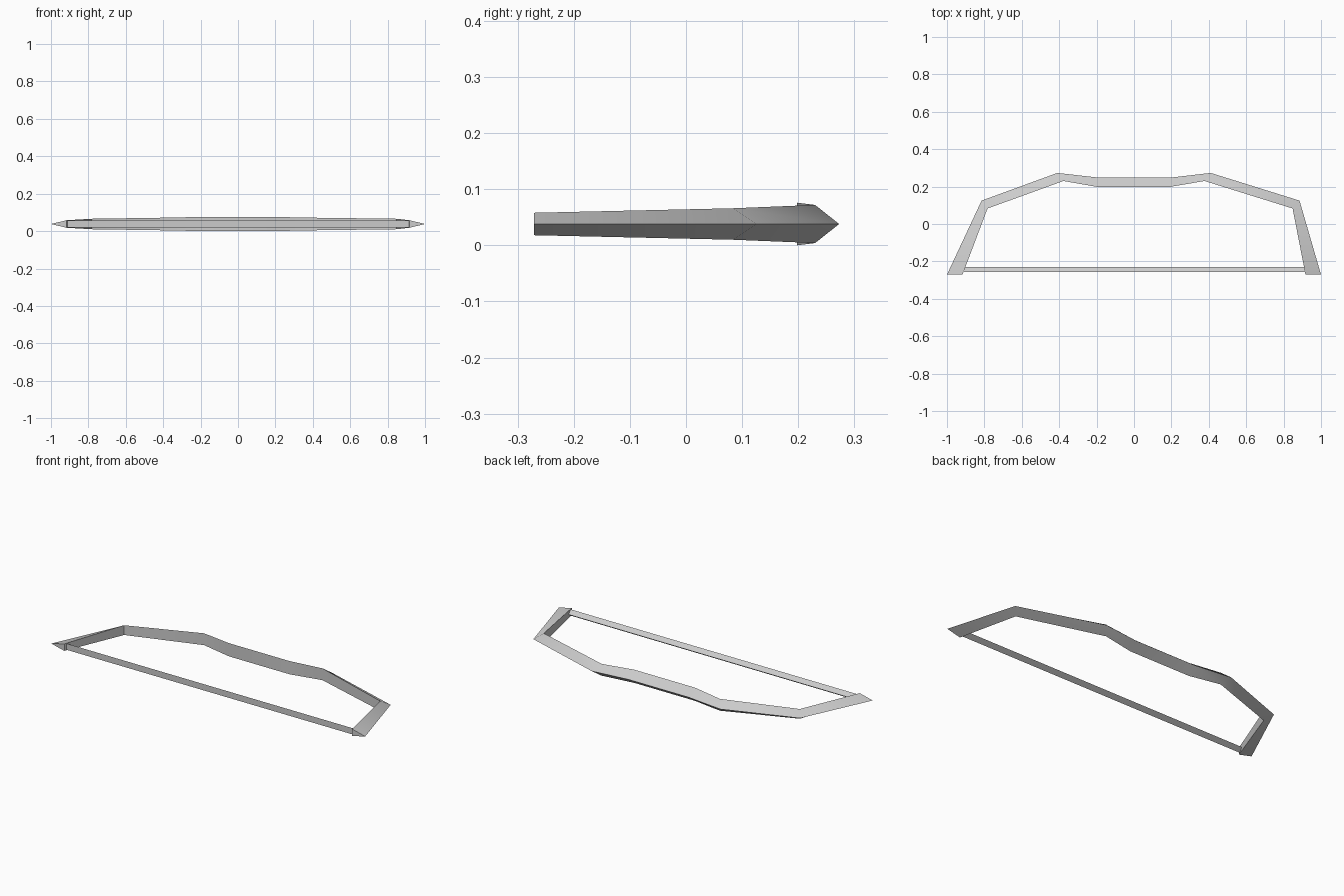
import bpy
import bmesh
import math

cube = bpy.data.objects.get("Cube")
if cube:
    bpy.data.objects.remove(cube, do_unlink=True)

MID = 0.038  # height of the sharp outer ridge

grey = bpy.data.materials.new("light grey")
grey.use_nodes = True
colour = (0.6, 0.6, 0.6, 1)
grey.diffuse_color = colour
grey.node_tree.nodes["Principled BSDF"].inputs["Base Color"].default_value = colour


def wedge_sweep(name, sections):
    """Sweep a triangle (ridge outside, flat face inside) through (ridge xy, flat xy, half height)."""
    bm = bmesh.new()
    rings = []
    for (rx, ry), (fx, fy), half in sections:
        rings.append([bm.verts.new(p) for p in (
            (rx, ry, MID), (fx, fy, MID + half), (fx, fy, MID - half))])
    for a, b in zip(rings, rings[1:]):
        for i in range(3):
            j = (i + 1) % 3
            bm.faces.new((a[i], a[j], b[j], b[i]))
    bm.faces.new(rings[0])
    bm.faces.new(rings[-1][::-1])
    bmesh.ops.recalc_face_normals(bm, faces=bm.faces)
    mesh = bpy.data.meshes.new(name)
    bm.to_mesh(mesh)
    bm.free()
    mesh.materials.append(grey)
    obj = bpy.data.objects.new(name, mesh)
    bpy.context.collection.objects.link(obj)
    bpy.ops.object.select_all(action="DESELECT")
    obj.select_set(True)
    bpy.context.view_layer.objects.active = obj
    bpy.ops.object.shade_smooth_by_angle(angle=math.radians(30))
    return obj


# Bow body: tips, shoulders, humps and grip; the shoulders are not symmetric
wedge_sweep("bow_body", [
    ((-1.0, -0.271), (-0.917, -0.271), 0.02),
    ((-0.815, 0.125), (-0.783, 0.083), 0.028),
    ((-0.41, 0.273), (-0.377, 0.23), 0.034),
    ((-0.19, 0.248), (-0.195, 0.198), 0.038),
    ((0.195, 0.248), (0.19, 0.198), 0.038),
    ((0.41, 0.273), (0.377, 0.23), 0.034),
    ((0.885, 0.125), (0.848, 0.083), 0.028),
    ((1.0, -0.271), (0.917, -0.271), 0.02),
])

# Bow string: thin wedge between the tips
wedge_sweep("bow_string", [
    ((s * 0.918, -0.23), (s * 0.918, -0.257), 0.018) for s in (-1, 1)
])
